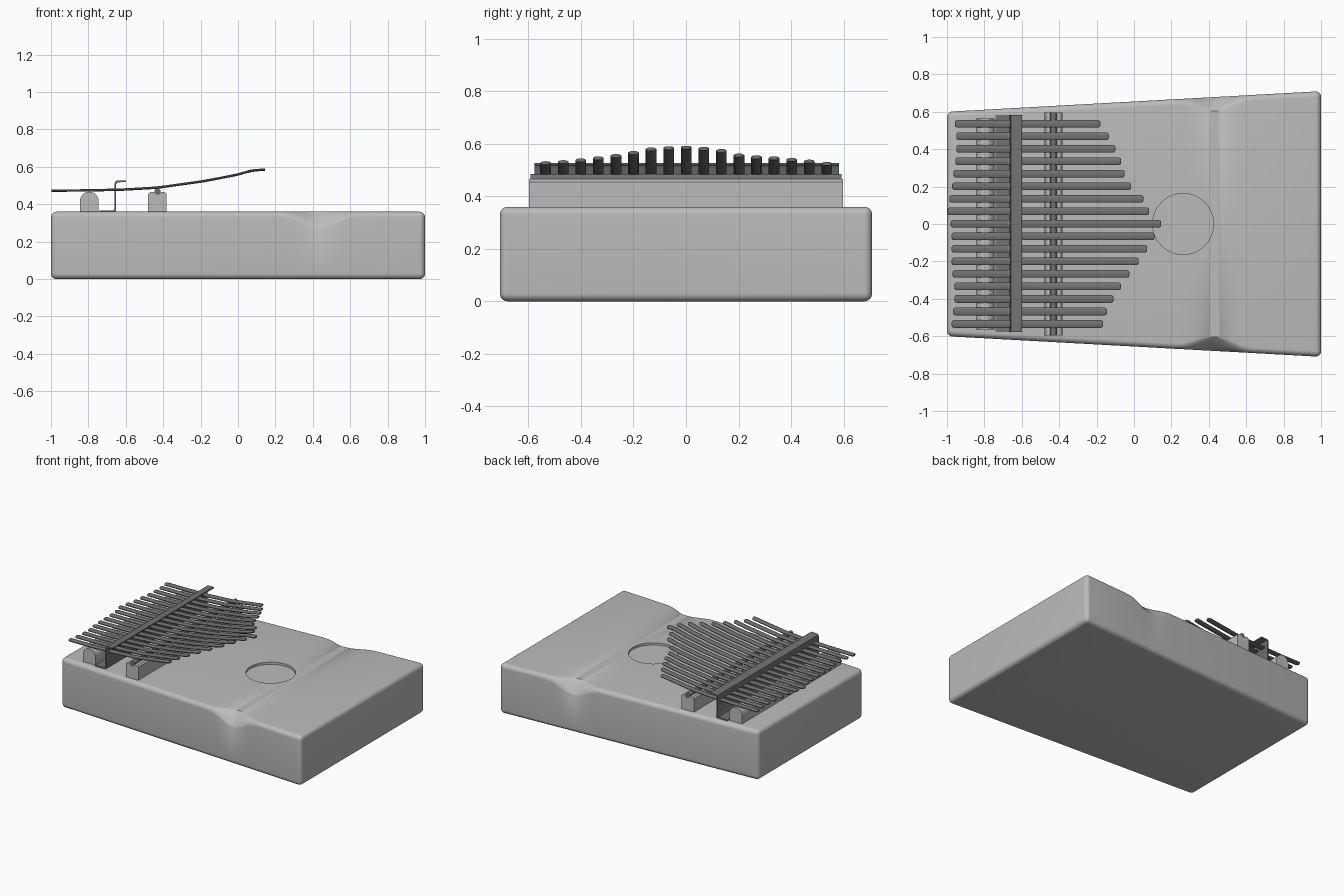
import bpy, bmesh, math

if "Cube" in bpy.data.objects:
    bpy.data.objects.remove(bpy.data.objects["Cube"])


def material(name, v):
    m = bpy.data.materials.new(name)
    m.diffuse_color = (v, v, v, 1)
    m.use_nodes = True
    m.node_tree.nodes["Principled BSDF"].inputs["Base Color"].default_value = m.diffuse_color
    return m


WOOD = material("light grey body", 0.5)
METAL = material("dark grey metal", 0.17)


def loft(name, sections, mat, angle=35):
    """Skin a list of closed sections with equal point counts and cap the ends."""
    bm = bmesh.new()
    rings = [[bm.verts.new(p) for p in s] for s in sections]
    n = len(rings[0])
    for a, b in zip(rings, rings[1:]):
        for i in range(n):
            j = (i + 1) % n
            bm.faces.new((a[i], a[j], b[j], b[i]))
    bm.faces.new(rings[0][::-1])
    bm.faces.new(rings[-1])
    bmesh.ops.recalc_face_normals(bm, faces=bm.faces)
    me = bpy.data.meshes.new(name)
    bm.to_mesh(me)
    bm.free()
    ob = bpy.data.objects.new(name, me)
    bpy.context.collection.objects.link(ob)
    me.materials.append(mat)
    shade(ob, angle)
    return ob


def shade(ob, angle):
    bpy.ops.object.select_all(action='DESELECT')
    ob.select_set(True)
    bpy.context.view_layer.objects.active = ob
    bpy.ops.object.shade_smooth_by_angle(angle=math.radians(angle))


def extrude_y(name, xz, y0, y1, mat):
    return loft(name, [[(x, y, z) for x, z in xz] for y in (y0, y1)], mat)


# body: tapered rounded block with a scooped thumb hollow on each long edge
H, R = 0.36, 0.03


def body_section(x, inset):
    half = 0.655 + 0.055 * x - inset
    r = max(R - inset, 0.002)
    d = abs(x - 0.43) / 0.21
    w = math.cos(d * math.pi / 2) ** 2 if d < 1 else 0.0
    ry, rz, p = r + 0.045 * w, r + 0.058 * w, 2 / (2 - 0.9 * w)
    top = []
    for i in range(9):
        a = i / 8 * math.pi / 2
        c, s = max(math.cos(a), 0) ** p, math.sin(a) ** p
        top.append((half - ry + ry * c, H - inset - rz + rz * s))
    bottom = []
    for i in range(7):
        a = i / 6 * math.pi / 2
        bottom.append((half - r + r * math.sin(a), inset + r - r * math.cos(a)))
    side = bottom + top
    return [(x, y, z) for y, z in side] + [(x, -y, z) for y, z in side[::-1]]


arc = [(R * (1 - math.cos(a)), R * (1 - math.sin(a)))
       for a in [i / 6 * math.pi / 2 for i in range(7)]]
stations = [(-1 + dx, o) for dx, o in arc]
stations += [(0.2 + i * 0.0125, 0) for i in range(38)]
stations += [(1 - dx, o) for dx, o in arc[::-1]]
body = loft("body", [body_section(x, o) for x, o in stations], WOOD)

# shallow round sound hole
bpy.ops.mesh.primitive_cylinder_add(vertices=64, radius=0.163, depth=0.2,
                                    location=(0.262, 0, H - 0.016 + 0.1))
cutter = bpy.context.object
cutter.name = "hole_cutter"
cutter.hide_render = True
cut = body.modifiers.new("sound_hole", 'BOOLEAN')
cut.operation, cut.solver, cut.object = 'DIFFERENCE', 'EXACT', cutter
bpy.context.view_layer.objects.active = body
bpy.ops.object.modifier_apply(modifier=cut.name)
bpy.data.objects.remove(cutter)
shade(body, 35)

# back bridge: dome-topped rail
dome = [(-0.795 + 0.05 * math.cos(a), 0.417 + 0.05 * math.sin(a))
        for a in [i / 16 * math.pi for i in range(17)]]
extrude_y("back_bridge", [(-0.845, 0.355), (-0.745, 0.355)] + dome, -0.565, 0.565, WOOD)

# front bridge: squared rail with a groove for the rod
extrude_y("front_bridge", [(-0.481, 0.355), (-0.381, 0.355), (-0.381, 0.455), (-0.391, 0.465),
                           (-0.412, 0.465), (-0.420, 0.453), (-0.440, 0.453), (-0.448, 0.465),
                           (-0.471, 0.465), (-0.481, 0.455)], -0.597, 0.597, WOOD)
extrude_y("bridge_rod", [(-0.43 + 0.016 * math.cos(i * math.pi / 8),
                          0.469 + 0.016 * math.sin(i * math.pi / 8)) for i in range(16)],
          -0.592, 0.592, METAL)

# clamp bar: thin bent strip, Z-shaped in profile
extrude_y("clamp_bar", [(-0.74, 0.359), (-0.664, 0.359), (-0.654, 0.362), (-0.651, 0.372),
                        (-0.651, 0.508), (-0.645, 0.517), (-0.600, 0.519), (-0.600, 0.527),
                        (-0.648, 0.526), (-0.657, 0.520), (-0.660, 0.510), (-0.660, 0.376),
                        (-0.665, 0.368), (-0.74, 0.367)], -0.577, 0.583, METAL)

# tines: flat rounded strips, all trimmed from one bent profile
BEND = [(-1.0, 0.473), (-0.8, 0.474), (-0.6, 0.479), (-0.43, 0.489), (-0.18, 0.524),
        (0.0, 0.559), (0.07, 0.58), (0.16, 0.587)]
TIPS = [-0.18, -0.135, -0.10, -0.07, -0.05, -0.015, 0.05, 0.08, 0.145,
        0.11, 0.07, 0.025, -0.025, -0.07, -0.11, -0.145, -0.165]
TAILS = [-0.957, -0.95, -0.95, -0.955, -0.965, -0.972, -0.987, -0.997, -0.98,
         -0.975, -0.975, -0.975, -0.97, -0.96, -0.96, -0.967, -0.975]


def bend_z(x):
    for (x0, z0), (x1, z1) in zip(BEND, BEND[1:]):
        if x <= x1:
            return z0 + (z1 - z0) * (x - x0) / (x1 - x0)
    return BEND[-1][1]


def tine_section(x, y, half):
    z, t = bend_z(x), 0.0065
    e = 0.006
    pts = [(half, -0.4 * t), (half, 0.4 * t), (half - e, t), (-half + e, t),
           (-half, 0.4 * t), (-half, -0.4 * t), (-half + e, -t), (half - e, -t)]
    return [(x, y + a, z + b) for a, b in pts]


W, C = 0.0205, 0.013
for k, (tip, tail) in enumerate(zip(TIPS, TAILS)):
    y = 0.536 - k * 0.0669
    ends = [(C * (1 - math.cos(a)), W - C + C * math.sin(a))
            for a in [i / 4 * math.pi / 2 for i in range(5)]]
    mid = [tail + C + (tip - tail - 2 * C) * i / 24 for i in range(1, 24)]
    st = [(tail + dx, h) for dx, h in ends] + [(x, W) for x in mid]
    st += [(tip - dx, h) for dx, h in ends[::-1]]
    loft(f"tine_{k + 1}", [tine_section(x, y, h) for x, h in st], METAL, 40)
